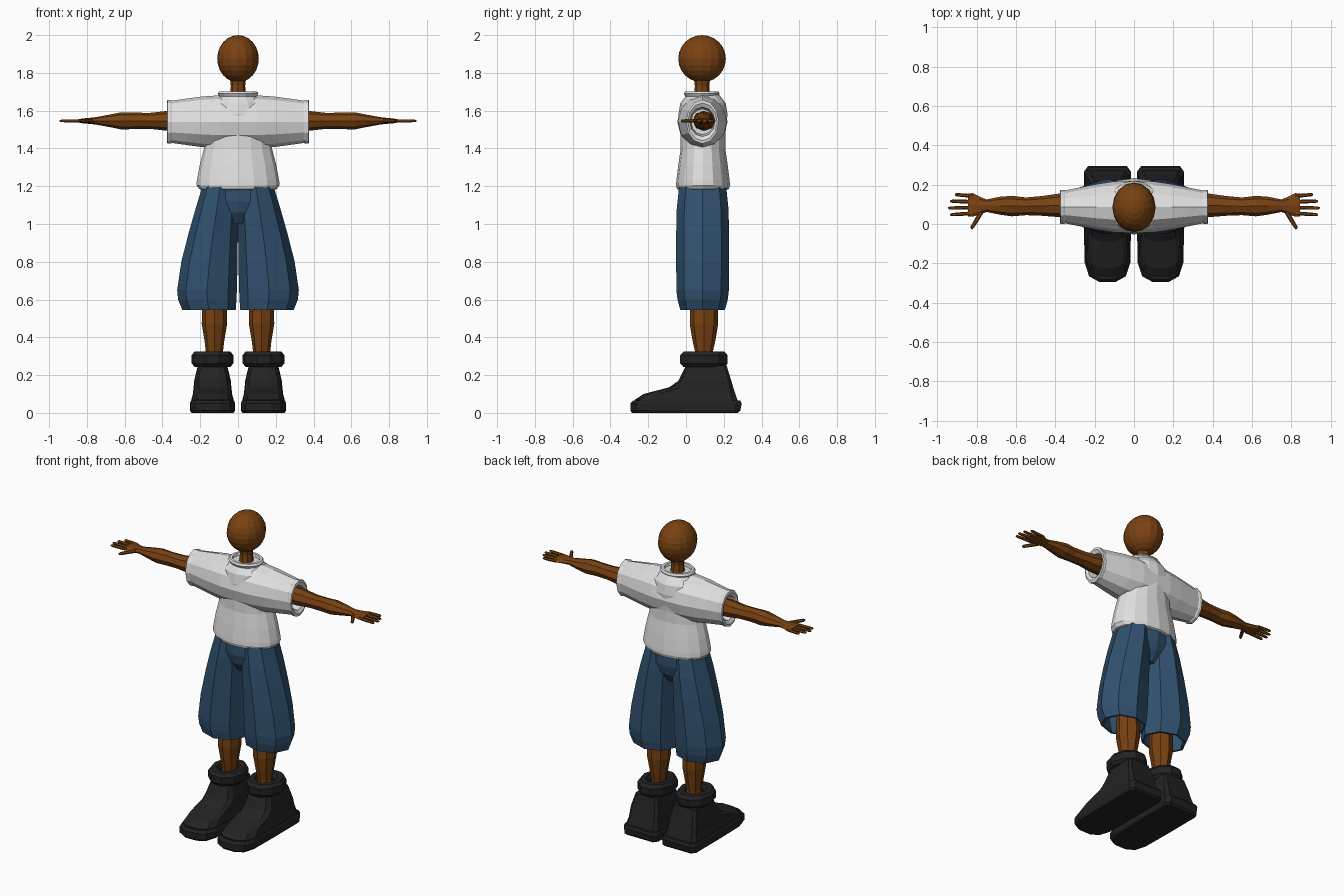
import bpy, bmesh, math
from mathutils import Vector


def material(name, rgb):
    m = bpy.data.materials.new(name)
    m.diffuse_color = (*rgb, 1)
    return m


SKIN = material("brown skin", (0.19, 0.054, 0.006))
WHITE = material("white cotton", (0.75, 0.75, 0.75))
BLUE = material("blue denim", (0.03, 0.085, 0.16))
BLACK = material("black leather", (0.016, 0.016, 0.016))


def loft(name, rings, mat, closed=False):
    """Skin a list of point rings; cap the two ends, or join them when closed."""
    bm = bmesh.new()
    vs = [[bm.verts.new(p) for p in r] for r in rings]
    n = len(vs[0])
    pairs = list(zip(vs, vs[1:])) + ([(vs[-1], vs[0])] if closed else [])
    for a, b in pairs:
        for i in range(n):
            j = (i + 1) % n
            bm.faces.new((a[i], a[j], b[j], b[i]))
    if not closed:
        bm.faces.new(vs[0])
        bm.faces.new(vs[-1])
    bmesh.ops.recalc_face_normals(bm, faces=bm.faces)
    me = bpy.data.meshes.new(name)
    bm.to_mesh(me)
    bm.free()
    me.materials.append(mat)
    ob = bpy.data.objects.new(name, me)
    bpy.context.collection.objects.link(ob)
    return ob


def ring_z(x, y, z, rx, ry, n=8):
    """Horizontal ellipse."""
    return [(x + rx * math.cos(2 * math.pi * i / n),
             y + ry * math.sin(2 * math.pi * i / n), z) for i in range(n)]


def ring_x(x, y, z, ry, rz, n=8):
    """Upright ellipse facing along x."""
    return [(x, y + ry * math.cos(2 * math.pi * i / n),
             z + rz * math.sin(2 * math.pi * i / n)) for i in range(n)]


def footprint(x, y0, y1, w, z):
    """Shoe outline: narrow toe at y0, blunt heel at y1."""
    d = y1 - y0
    half = [(0.34, 0), (0.78, 0.05), (0.97, 0.17), (1, 0.5), (1, 0.95), (0.82, 1)]
    pts = half + [(-a, b) for a, b in reversed(half)]
    return [(x + a * w, y0 + b * d, z) for a, b in pts]


def finger(name, a, b, r):
    a, b = Vector(a), Vector(b)
    side = (b - a).cross(Vector((0, 0, 1))).normalized()
    up = Vector((0, 0, 1))
    rings = []
    for t, k in ((0, 1), (0.5, 1), (0.92, 0.85), (1, 0.45)):
        c = a.lerp(b, t)
        rings.append([c + r * k * (side * math.cos(q) + up * math.sin(q))
                      for q in (i * math.pi / 3 for i in range(6))])
    return loft(name, rings, SKIN)


# Head and neck
bpy.ops.mesh.primitive_uv_sphere_add(segments=16, ring_count=12, location=(0, 0.085, 1.875))
head = bpy.context.object
head.name = "head"
head.scale = (0.11, 0.126, 0.125)
head.data.materials.append(SKIN)
loft("neck", [ring_z(0, 0.085, z, r, r) for z, r in
              ((1.62, 0.05), (1.69, 0.042), (1.73, 0.038), (1.79, 0.045))], SKIN)

# Shirt body
loft("shirt_body", [ring_z(0, 0.09, z, rx, ry, 16) for z, rx, ry in
     ((1.22, 0.18, 0.11), (1.18, 0.185, 0.125), (1.185, 0.205, 0.137), (1.205, 0.22, 0.143),
      (1.23, 0.218, 0.141), (1.31, 0.203, 0.131), (1.40, 0.18, 0.118), (1.47, 0.17, 0.118),
      (1.58, 0.16, 0.13), (1.64, 0.14, 0.12), (1.685, 0.09, 0.085))], WHITE)

# Shoulders and both hollow sleeves
half = ((0.30, 0.06, 0.068), (0.365, 0.066, 0.078), (0.377, 0.078, 0.1), (0.374, 0.087, 0.116),
        (0.358, 0.087, 0.116), (0.35, 0.084, 0.112), (0.27, 0.1, 0.123),
        (0.19, 0.116, 0.134), (0.10, 0.13, 0.14))
prof = [(-x, a, b) for x, a, b in half] + [(0, 0.133, 0.14)] + list(reversed(half))
loft("shirt_sleeves", [ring_x(x, 0.087, 1.541, a, b, 12) for x, a, b in prof], WHITE)

# Rolled collar
loft("collar", [ring_z(0, 0.083, z, rx, rx * 0.88, 16) for z, rx in
                ((1.675, 0.098), (1.69, 0.108), (1.702, 0.1), (1.702, 0.084), (1.675, 0.078))],
     WHITE, closed=True)

# Seat of the shorts
loft("shorts_hips", [ring_z(0, 0.09, z, rx, ry, 12) for z, rx, ry in
                     ((1.0, 0.06, 0.07), (1.06, 0.15, 0.11), (1.12, 0.19, 0.125),
                      (1.20, 0.18, 0.125))], BLUE)

for s, tag in ((-1, "right"), (1, "left")):
    # Shorts leg: outside down to the hem, then back up inside
    legs = ((1.195, 0.0, 0.19, 0.125), (1.08, 0.0, 0.225, 0.137), (0.95, 0.001, 0.262, 0.14),
            (0.80, 0.002, 0.3, 0.14), (0.65, 0.006, 0.322, 0.139), (0.60, 0.008, 0.317, 0.133),
            (0.545, 0.012, 0.295, 0.118), (0.545, 0.025, 0.28, 0.106), (0.62, 0.025, 0.295, 0.118),
            (0.80, 0.025, 0.27, 0.12))
    loft(f"{tag}_shorts_leg", [ring_z(s * (a + b) / 2, 0.088, z, (b - a) / 2, ry)
                               for z, a, b, ry in legs], BLUE)

    # Shin
    loft(f"{tag}_shin", [ring_z(s * 0.125, 0.095, z, rx, ry) for z, rx, ry in
         ((0.22, 0.045, 0.045), (0.32, 0.045, 0.046), (0.38, 0.052, 0.06), (0.47, 0.067, 0.075),
          (0.56, 0.066, 0.074), (0.82, 0.06, 0.07))], SKIN)

    # Boot upper, sole and padded ankle cuff
    bx = s * 0.135
    loft(f"{tag}_boot", [footprint(bx, y0, y1, w, z) for z, y0, y1, w in
         ((0.03, -0.27, 0.27, 0.112), (0.07, -0.27, 0.272, 0.112), (0.10, -0.225, 0.262, 0.104),
          (0.135, -0.09, 0.25, 0.1), (0.17, -0.04, 0.24, 0.097), (0.25, 0.0, 0.215, 0.078))], BLACK)
    loft(f"{tag}_sole", [footprint(bx, y0, y1, w, z) for z, y0, y1, w in
         ((0.0, -0.285, 0.275, 0.112), (0.012, -0.295, 0.288, 0.12),
          (0.05, -0.295, 0.295, 0.12), (0.065, -0.28, 0.288, 0.114))], BLACK)
    loft(f"{tag}_boot_cuff", [ring_z(bx, 0.095, z, r, r * 1.2, 10) for z, r in
         ((0.243, 0.06), (0.243, 0.095), (0.262, 0.11), (0.305, 0.11), (0.325, 0.095),
          (0.325, 0.065), (0.30, 0.05))], BLACK, closed=True)

    # Arm tapering into a flat palm
    arm = ((0.22, 0.095, 0.06, 0.055), (0.38, 0.095, 0.06, 0.052), (0.47, 0.092, 0.05, 0.042),
           (0.55, 0.09, 0.045, 0.044), (0.62, 0.091, 0.052, 0.045), (0.68, 0.093, 0.046, 0.033),
           (0.75, 0.093, 0.032, 0.02), (0.785, 0.094, 0.045, 0.016), (0.82, 0.097, 0.06, 0.013),
           (0.845, 0.097, 0.058, 0.009))
    loft(f"{tag}_arm", [ring_x(s * x, y, 1.546, a, b) for x, y, a, b in arm], SKIN)

    # Fingers and thumb
    for i, (y, tip) in enumerate(((0.047, 0.935), (0.081, 0.945), (0.116, 0.935), (0.15, 0.91))):
        finger(f"{tag}_finger_{i + 1}", (s * 0.82, 0.097 + (y - 0.097) * 0.85, 1.546),
               (s * tip, y, 1.546), 0.0095)
    finger(f"{tag}_thumb", (s * 0.765, 0.08, 1.546), (s * 0.828, -0.025, 1.546), 0.011)
